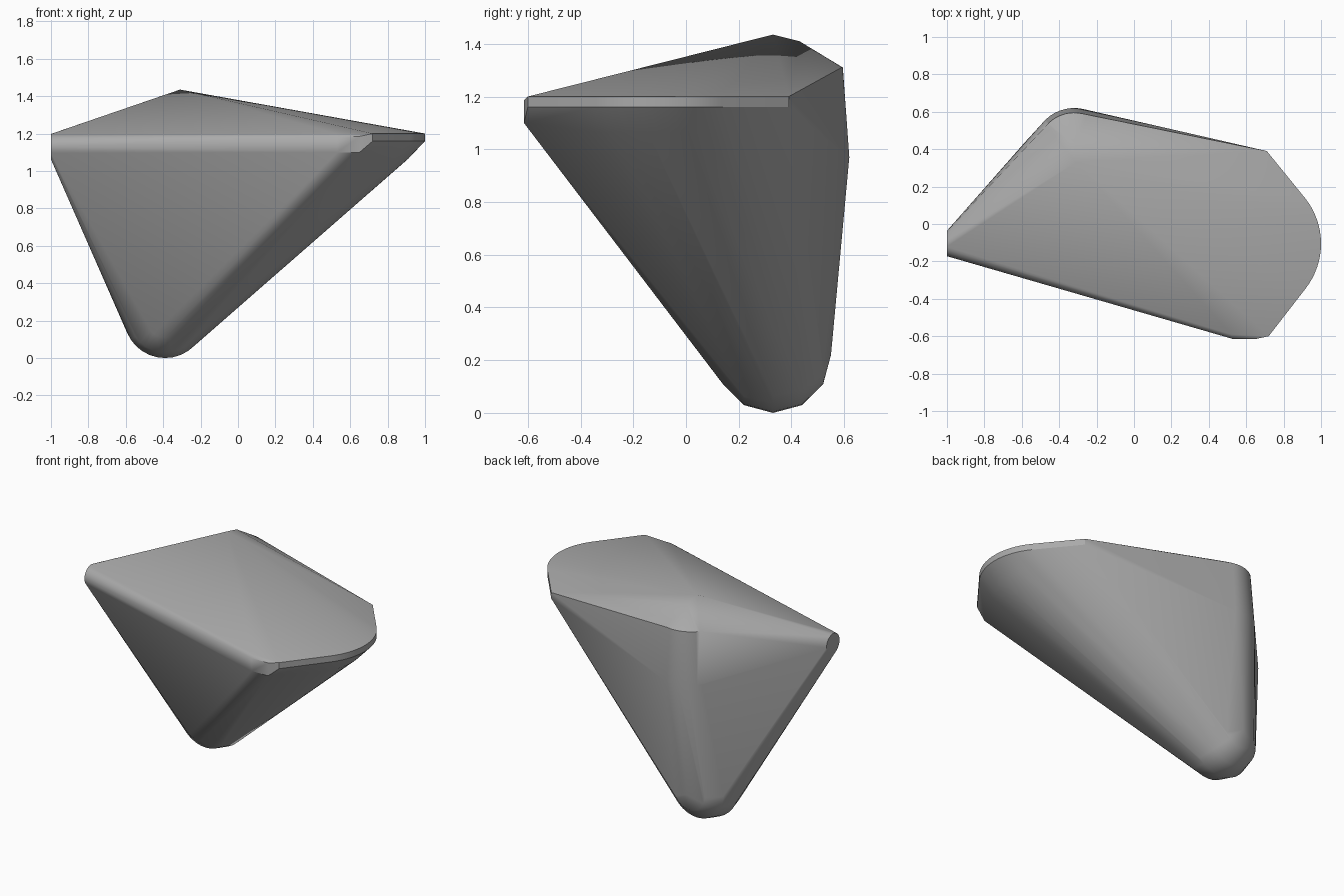
import bpy, bmesh, math
from mathutils import Matrix, Vector

cube = bpy.data.objects.get("Cube")
if cube:
    bpy.data.objects.remove(cube, do_unlink=True)

grey = bpy.data.materials.new("mid grey")
grey.use_nodes = True
COLOUR = (0.4, 0.4, 0.4, 1)
grey.diffuse_color = COLOUR
grey.node_tree.nodes["Principled BSDF"].inputs["Base Color"].default_value = COLOUR

bm = bmesh.new()


def arc(centre, radius, start, end, steps):
    """Horizontal arc of points, angles in degrees."""
    for i in range(steps + 1):
        a = math.radians(start + (end - start) * i / steps)
        bm.verts.new(Vector(centre) + Vector((math.cos(a), math.sin(a), 0)) * radius)


# rounded foot, its poles along y
bmesh.ops.create_uvsphere(bm, u_segments=32, v_segments=6, radius=0.22,
                          matrix=Matrix.Translation((-0.39, 0.33, 0.22)) @ Matrix.Rotation(math.pi / 2, 4, 'X'))

# rounded back corner, tapering to the upper rim
arc((-0.32, 0.40, 0.97), 0.22, 70, 150, 10)
arc((-0.32, 0.40, 1.31), 0.195, 70, 140, 10)

# round end of the left tip
bmesh.ops.create_circle(bm, segments=24, radius=0.068,
                        matrix=Matrix.Translation((-1, -0.104, 1.13)) @ Matrix.Rotation(math.pi / 2, 4, 'Y'))

# thin right rim with a rounded underside
for z in (1.2, 1.16):
    arc((0.61, -0.105, z), 0.39, -38, 38, 16)
    bm.verts.new((0.72, -0.60, z))
    bm.verts.new((0.71, 0.39, z))
arc((0.55, -0.105, 1.065), 0.36, -38, 38, 12)

# blunt front edge
for z in (1.185, 1.10):
    for x in (0.53, 0.65):
        bm.verts.new((x, -0.615, z))
bm.verts.new((0.52, -0.59, 1.2))

# peak
for p in ((-0.31, 0.33, 1.435), (-0.31, 0.43, 1.41)):
    bm.verts.new(p)

# wrap all the guides in one skin
hull = bmesh.ops.convex_hull(bm, input=bm.verts[:])
spare = {g for g in hull["geom_interior"] + hull["geom_unused"] if isinstance(g, bmesh.types.BMVert)}
bmesh.ops.delete(bm, geom=list(spare), context='VERTS')
bmesh.ops.delete(bm, geom=[v for v in bm.verts if not v.link_faces], context='VERTS')
skin = {f for f in hull["geom"] if isinstance(f, bmesh.types.BMFace) and f.is_valid}
bmesh.ops.delete(bm, geom=[f for f in bm.faces if f not in skin], context='FACES')
bmesh.ops.recalc_face_normals(bm, faces=bm.faces[:])

mesh = bpy.data.meshes.new("faceted_body")
bm.to_mesh(mesh)
bm.free()
mesh.materials.append(grey)
body = bpy.data.objects.new("faceted_body", mesh)
bpy.context.collection.objects.link(body)
bpy.context.view_layer.objects.active = body
body.select_set(True)
bpy.ops.object.shade_smooth_by_angle(angle=math.radians(32))
